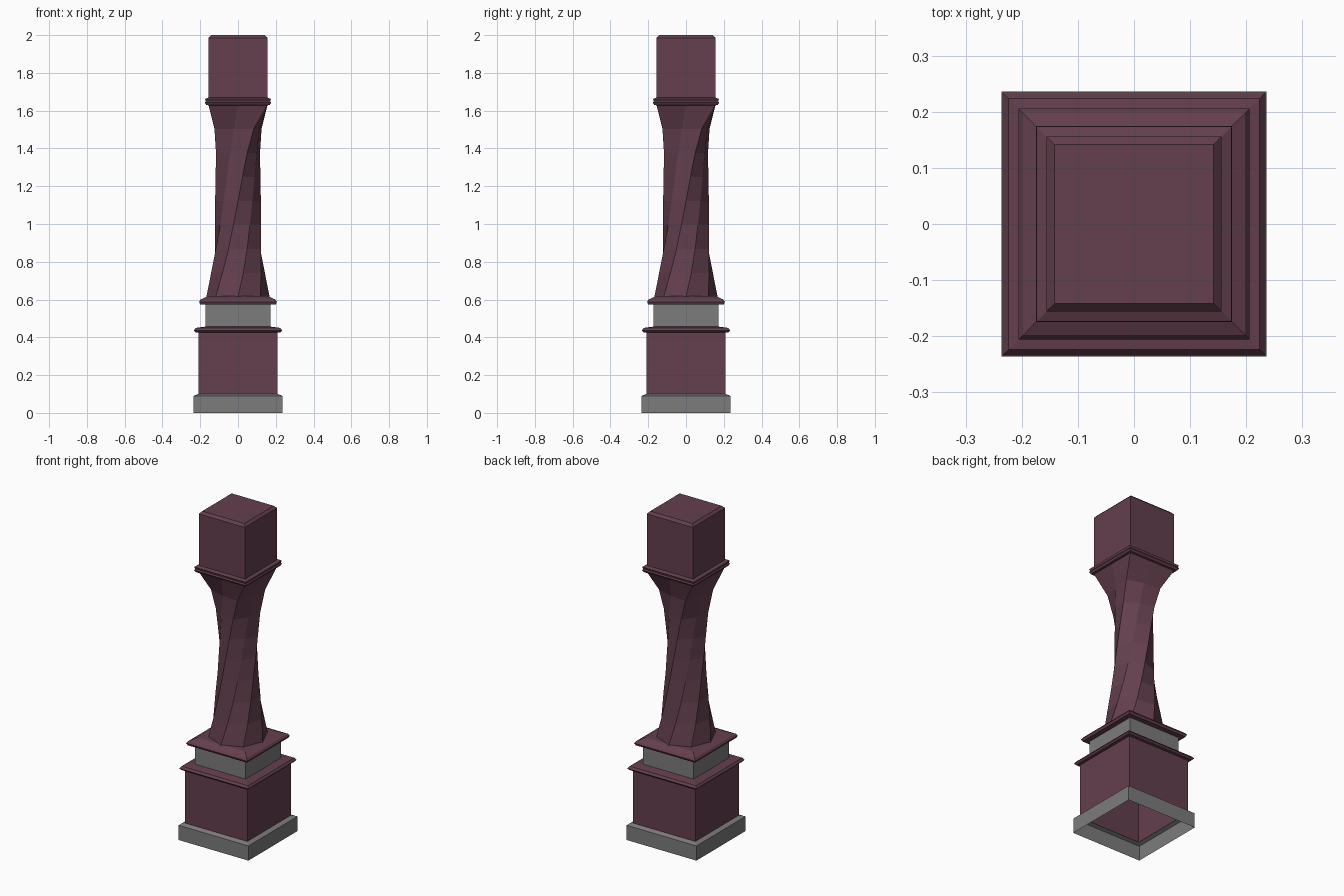
import bpy, bmesh
from math import radians, sin, cos, sqrt

cube = bpy.data.objects.get("Cube")
if cube:
    bpy.data.objects.remove(cube, do_unlink=True)


def material(name, colour):
    mat = bpy.data.materials.new(name)
    mat.use_nodes = True
    mat.diffuse_color = colour
    mat.node_tree.nodes["Principled BSDF"].inputs["Base Color"].default_value = colour
    return mat


MAROON = material("dark maroon paint", (0.125, 0.05, 0.075, 1))
GREY = material("grey stone", (0.2, 0.2, 0.2, 1))


def loft(name, rings, mat, cap=False):
    """Skin a stack of point rings; optionally close the top."""
    bm = bmesh.new()
    loops = [[bm.verts.new(p) for p in ring] for ring in rings]
    for low, high in zip(loops, loops[1:]):
        n = len(low)
        for i in range(n):
            j = (i + 1) % n
            bm.faces.new((low[i], low[j], high[j], high[i]))
    if cap:
        bm.faces.new(loops[-1])
    mesh = bpy.data.meshes.new(name)
    bm.to_mesh(mesh)
    bm.free()
    mesh.materials.append(mat)
    obj = bpy.data.objects.new(name, mesh)
    bpy.context.collection.objects.link(obj)
    return obj


def square_part(name, profile, mat, cap=False):
    """Sweep a (half width, height) profile round a square."""
    corners = ((-1, -1), (1, -1), (1, 1), (-1, 1))
    return loft(name, [[(w * x, w * y, z) for x, y in corners] for w, z in profile], mat, cap)


# Base: hollow underneath
square_part("plinth", [(0.236, 0), (0.236, 0.09), (0.21, 0.1)], GREY)
square_part("pedestal", [(0.21, 0.095), (0.21, 0.43)], MAROON)
square_part("pedestal_moulding", [(0.21, 0.425), (0.225, 0.427), (0.234, 0.437),
                                  (0.224, 0.45), (0.17, 0.457)], MAROON)
square_part("neck", [(0.172, 0.45), (0.172, 0.58)], GREY)
square_part("shaft_base_moulding", [(0.172, 0.573), (0.2, 0.575), (0.206, 0.588),
                                    (0.198, 0.6), (0.16, 0.618)], MAROON, cap=True)

# Shaft: an octagon turning a quarter turn while it narrows, then flares to a square
corner_radii = (0.167, 0.147, 0.131, 0.123, 0.121, 0.121, 0.126, 0.15, 0.156 * sqrt(2))
middle_radii = (0.167, 0.145, 0.127, 0.113, 0.108, 0.106, 0.108, 0.115, 0.156)
steps = len(corner_radii) - 1
rings = []
for k, radii in enumerate(zip(middle_radii, corner_radii)):
    t = k / steps
    angles = [radians(45 * i + 90 * t) for i in range(8)]
    rings.append([(radii[i % 2] * cos(a), radii[i % 2] * sin(a), 0.615 + 1.015 * t)
                  for i, a in enumerate(angles)])
loft("twisted_shaft", rings, MAROON)

# Head
square_part("head_moulding", [(0.155, 1.628), (0.168, 1.63), (0.175, 1.642),
                              (0.17, 1.65), (0.174, 1.662), (0.155, 1.67)], MAROON)
square_part("head_block", [(0.156, 1.66), (0.156, 1.985), (0.142, 2.0)], MAROON, cap=True)
